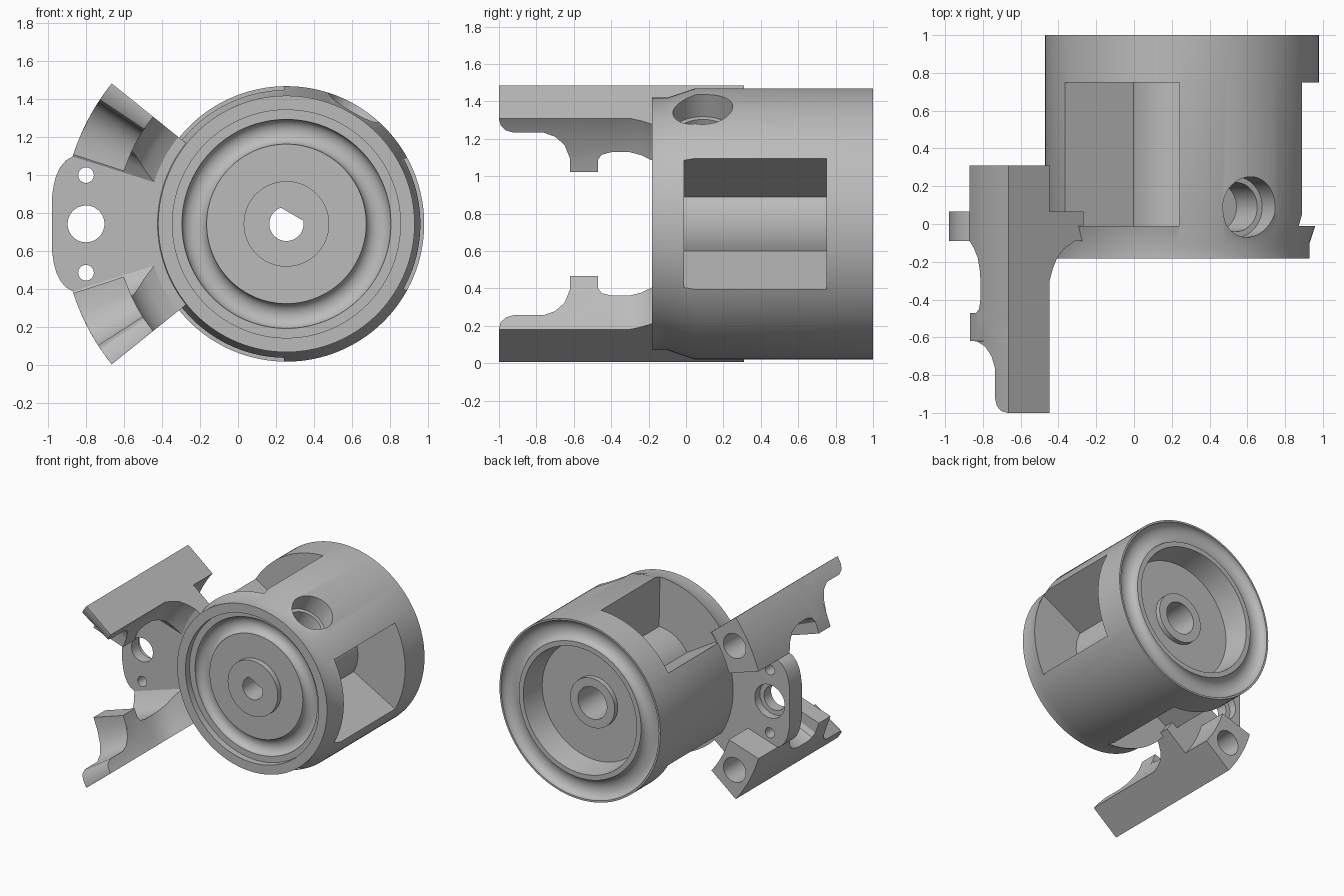
import bpy, bmesh
from math import cos, sin, pi, radians, sqrt
from mathutils import Matrix, Vector

cube = bpy.data.objects.get("Cube")
if cube:
    bpy.data.objects.remove(cube, do_unlink=True)

CX, CZ = 0.255, 0.745      # drum axis, running along y

grey = bpy.data.materials.new("machined grey")
grey.use_nodes = True
grey.diffuse_color = (0.5, 0.5, 0.5, 1)
grey.node_tree.nodes["Principled BSDF"].inputs["Base Color"].default_value = (0.5, 0.5, 0.5, 1)


def polar(r, deg):
    return CX + r * cos(radians(deg)), CZ + r * sin(radians(deg))


def arc(r, a, b, n):
    return [polar(r, a + (b - a) * i / n) for i in range(n + 1)]


def finish(name, bm):
    bmesh.ops.remove_doubles(bm, verts=bm.verts, dist=1e-5)
    bmesh.ops.recalc_face_normals(bm, faces=bm.faces)
    me = bpy.data.meshes.new(name)
    bm.to_mesh(me)
    bm.free()
    me.materials.append(grey)
    ob = bpy.data.objects.new(name, me)
    bpy.context.collection.objects.link(ob)
    return ob


def prism(name, pts, y0, y1):
    """Extrude an xz outline along y."""
    bm = bmesh.new()
    a = [bm.verts.new((x, y0, z)) for x, z in pts]
    b = [bm.verts.new((x, y1, z)) for x, z in pts]
    n = len(pts)
    bm.faces.new(a)
    bm.faces.new(b[::-1])
    for i in range(n):
        j = (i + 1) % n
        bm.faces.new((a[i], b[i], b[j], a[j]))
    return finish(name, bm)


def disc(x, z, r, n=40):
    return [(x + r * cos(2 * pi * i / n), z + r * sin(2 * pi * i / n)) for i in range(n)]


def lathe(name, profile, n=128):
    """Revolve (radius, y) points about the drum axis; both ends lie on the axis."""
    bm = bmesh.new()
    rings = []
    for r, y in profile:
        if r == 0:
            rings.append([bm.verts.new((CX, y, CZ))] * n)
        else:
            rings.append([bm.verts.new((x, y, z)) for x, z in disc(CX, CZ, r, n)])
    for p, q in zip(rings, rings[1:]):
        for i in range(n):
            j = (i + 1) % n
            bm.faces.new(list(dict.fromkeys((p[i], p[j], q[j], q[i]))))
    return finish(name, bm)


def radial_bore(r, deg, y, d0, d1):
    """Cylinder pointing out from the drum axis."""
    out = Vector((cos(radians(deg)), 0, sin(radians(deg))))
    mid = Vector((CX, y, CZ)) + out * (d0 + d1) / 2
    bm = bmesh.new()
    bmesh.ops.create_cone(bm, cap_ends=True, segments=48, radius1=r, radius2=r, depth=d1 - d0,
                          matrix=Matrix.Translation(mid) @ out.to_track_quat('Z', 'Y').to_matrix().to_4x4())
    return finish("bore_cutter", bm)


def cut(ob, cutters):
    for c in cutters:
        c.hide_render = True
        m = ob.modifiers.new("cut", 'BOOLEAN')
        m.operation, m.solver, m.object = 'DIFFERENCE', 'EXACT', c
    bpy.context.view_layer.update()
    done = bpy.data.meshes.new_from_object(ob.evaluated_get(bpy.context.evaluated_depsgraph_get()))
    ob.modifiers.clear()
    ob.data = done
    for c in cutters:
        bpy.data.objects.remove(c, do_unlink=True)


def smooth(ob):
    ob.data.shade_smooth()
    ob.data.set_sharp_from_angle(angle=radians(28))


def groove(r0, r1, y, depth, n=14):
    """Rounded annular groove between two radii."""
    m, h = (r0 + r1) / 2, (r0 - r1) / 2
    return [(m + h * cos(pi * i / n), y + depth * sin(pi * i / n)) for i in range(n + 1)]


# Drum: front boss, grooved face, collar, shell, grooved back rim, recess and hub
profile = [(0, -0.175), (0.225, -0.175), (0.225, -0.13)]
profile += groove(0.55, 0.42, -0.13, 0.055)[::-1]
profile += [(0.6, -0.13), (0.6, -0.183), (0.675, -0.183), (0.675, -0.1), (0.725, 0.05), (0.725, 1.0)]
profile += groove(0.71, 0.55, 1.0, -0.06)
profile += [(0.51, 1.0), (0.48, 0.8), (0.2, 0.8), (0.2, 0.84), (0.13, 0.84), (0.13, 0.3), (0, 0.3)]
drum = lathe("drum", profile)

# Three windows, a stepped side bore and the D-shaped shaft hole
cutters = [prism("window_cutter", arc(0.9, a - 28.9, a + 28.9, 16) + arc(0.3, a + 28.9, a - 28.9, 16),
                 -0.01, 0.75) for a in (0, 120, 240)]
cutters += [radial_bore(0.16, 60, 0.09, 0.57, 0.9), radial_bore(0.13, 60, 0.09, 0.35, 0.6)]
half = 49
cutters.append(prism("shaft_cutter", arc(0.09, 60 + half, 420 - half, 36), -0.3, 0.4))
cut(drum, cutters)
smooth(drum)

# Mounting plate: sector of a ring with a rounded lobe
A0, A1 = 141.2, 162.5
lobe = [(-0.905, 1.08), (-0.935, 1.045), (-0.957, 1.0), (-0.97, 0.95), (-0.98, 0.88)]
outline = arc(1.18, A0, A1, 10) + lobe
outline += [(x, 2 * CZ - z) for x, z in reversed(outline)]
outline += arc(0.67, 360 - A0, A0, 24)
plate = prism("mounting_plate", outline, -0.09, 0.065)
cut(plate, [prism("hole_cutter", disc(-0.8, CZ + dz, r), y0, 0.2)
            for dz, r, y0 in ((0, 0.097, -0.2), (0, 0.135, 0.0), (0.257, 0.041, -0.2), (-0.257, 0.041, -0.2))])
smooth(plate)

# Arms: (y, end angle, inner radius) stations along each curved bar
stations = [(-1, 141.6, 0.9), (-0.99, 144.3, 0.9), (-0.965, 146.2, 0.9), (-0.92, 147.2, 0.9),
            (-0.76, 147.2, 0.9), (-0.7, 148.8, 0.9), (-0.65, 152, 0.9), (-0.621, 157, 0.9),
            (-0.62, 162, 0.9), (-0.471, 162, 0.9), (-0.47, 157.5, 0.9), (-0.45, 155.7, 0.9),
            (-0.4, 154.8, 0.9), (-0.3, 154.8, 0.9), (-0.24, 155.3, 0.88), (-0.18, 156.5, 0.85),
            (-0.13, 159, 0.8), (-0.09, A1, 0.73), (0.064, A1, 0.73), (0.065, A1, 0.9), (0.31, A1, 0.9)]


def arm(name, side, n=10):
    bm = bmesh.new()
    loops = []
    for y, end, r_in in stations:
        pts = arc(1.18, A0, end, n) + arc(r_in, end, A0, n)
        loops.append([bm.verts.new((x, y, CZ + side * (z - CZ))) for x, z in pts])
    for p, q in zip(loops, loops[1:]):
        for i in range(len(p)):
            j = (i + 1) % len(p)
            bm.faces.new((p[i], p[j], q[j], q[i]))
    for end in (loops[0], loops[-1]):
        for i in range(n):
            bm.faces.new((end[i], end[i + 1], end[-2 - i], end[-1 - i]))
    ob = finish(name, bm)
    hx, hz = polar(1.04, 151)
    cut(ob, [prism("screw_cutter", disc(hx, CZ + side * (hz - CZ), 0.1), 0.08, 0.5)])
    smooth(ob)


arm("upper_arm", 1)
arm("lower_arm", -1)
